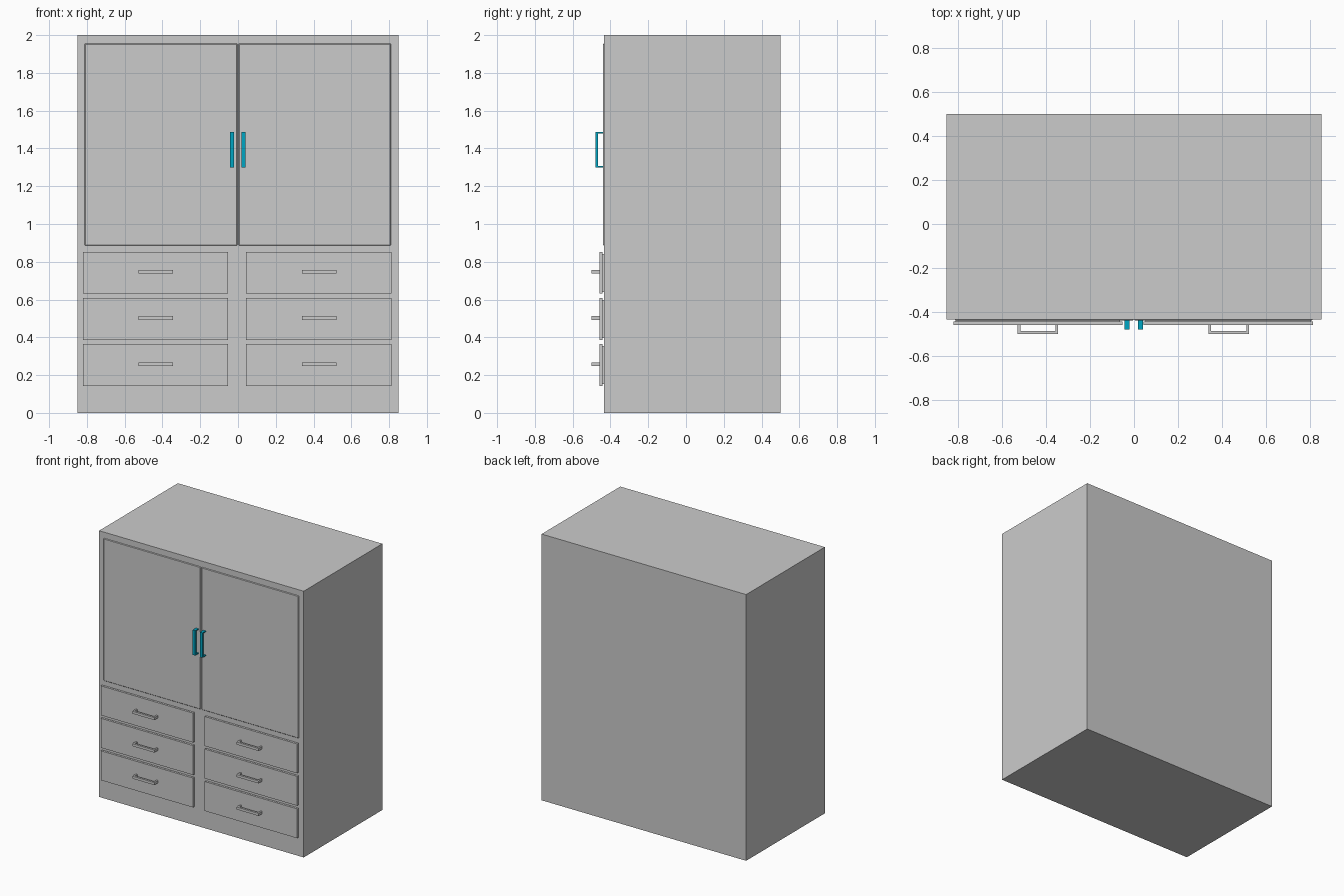
import bpy, bmesh
from mathutils import Matrix, Vector

if "Cube" in bpy.data.objects:
    bpy.data.objects.remove(bpy.data.objects["Cube"])

teal = bpy.data.materials.new("teal")
teal.diffuse_color = (0.0, 0.38, 0.55, 1)
teal.use_nodes = True
teal.node_tree.nodes["Principled BSDF"].inputs["Base Color"].default_value = teal.diffuse_color


def boxes(name, spans, mat=None, bevel=0):
    """One object from boxes given as (x0, x1, y0, y1, z0, z1)."""
    bm = bmesh.new()
    for x0, x1, y0, y1, z0, z1 in spans:
        centre = Vector((x0 + x1, y0 + y1, z0 + z1)) / 2
        size = Matrix.Diagonal((x1 - x0, y1 - y0, z1 - z0, 1))
        bmesh.ops.create_cube(bm, size=1, matrix=Matrix.Translation(centre) @ size)
    me = bpy.data.meshes.new(name)
    bm.to_mesh(me)
    bm.free()
    ob = bpy.data.objects.new(name, me)
    bpy.context.collection.objects.link(ob)
    if mat:
        me.materials.append(mat)
    if bevel:
        mod = ob.modifiers.new("edge", 'BEVEL')
        mod.width, mod.segments = bevel, 1
    return ob


FRONT = -0.434   # front plane of the cabinet
DRAWER = -0.458  # front plane of the drawers

# Cabinet body
boxes("cabinet_body", [(-0.85, 0.85, FRONT, 0.5, 0, 2)])

for side, d0, d1, h0, h1 in (("left", -0.812, -0.003, -0.042, -0.021),
                             ("right", 0.003, 0.81, 0.018, 0.04)):
    # Door, barely proud of the body
    boxes(side + "_door", [(d0, d1, FRONT - 0.005, FRONT + 0.02, 0.885, 1.955)], bevel=0.004)
    # Upright door handle: bar and two thin feet
    y = FRONT - 0.004
    boxes(side + "_door_handle", [
        (h0, h1, -0.478, -0.465, 1.30, 1.487),
        (h0, h1, -0.466, y, 1.30, 1.307),
        (h0, h1, -0.466, y, 1.48, 1.487)], teal)

for side, x0, x1, h0, h1 in (("left", -0.82, -0.053, -0.528, -0.345),
                             ("right", 0.043, 0.812, 0.338, 0.522)):
    for i, z in enumerate((0.143, 0.387, 0.631)):
        tag = f"{side}_drawer_{i + 1}"
        # Drawer front with a slightly smaller box behind it
        boxes(tag, [(x0, x1, DRAWER, -0.442, z, z + 0.221),
                    (x0 + 0.01, x1 - 0.01, -0.442, FRONT + 0.02, z + 0.01, z + 0.211)])
        # Level drawer handle: bar and two feet
        a, b = z + 0.106, z + 0.125
        boxes(tag + "_handle", [
            (h0, h1, -0.5, -0.485, a, b),
            (h0, h0 + 0.012, -0.486, DRAWER, a, b),
            (h1 - 0.012, h1, -0.486, DRAWER, a, b)])
